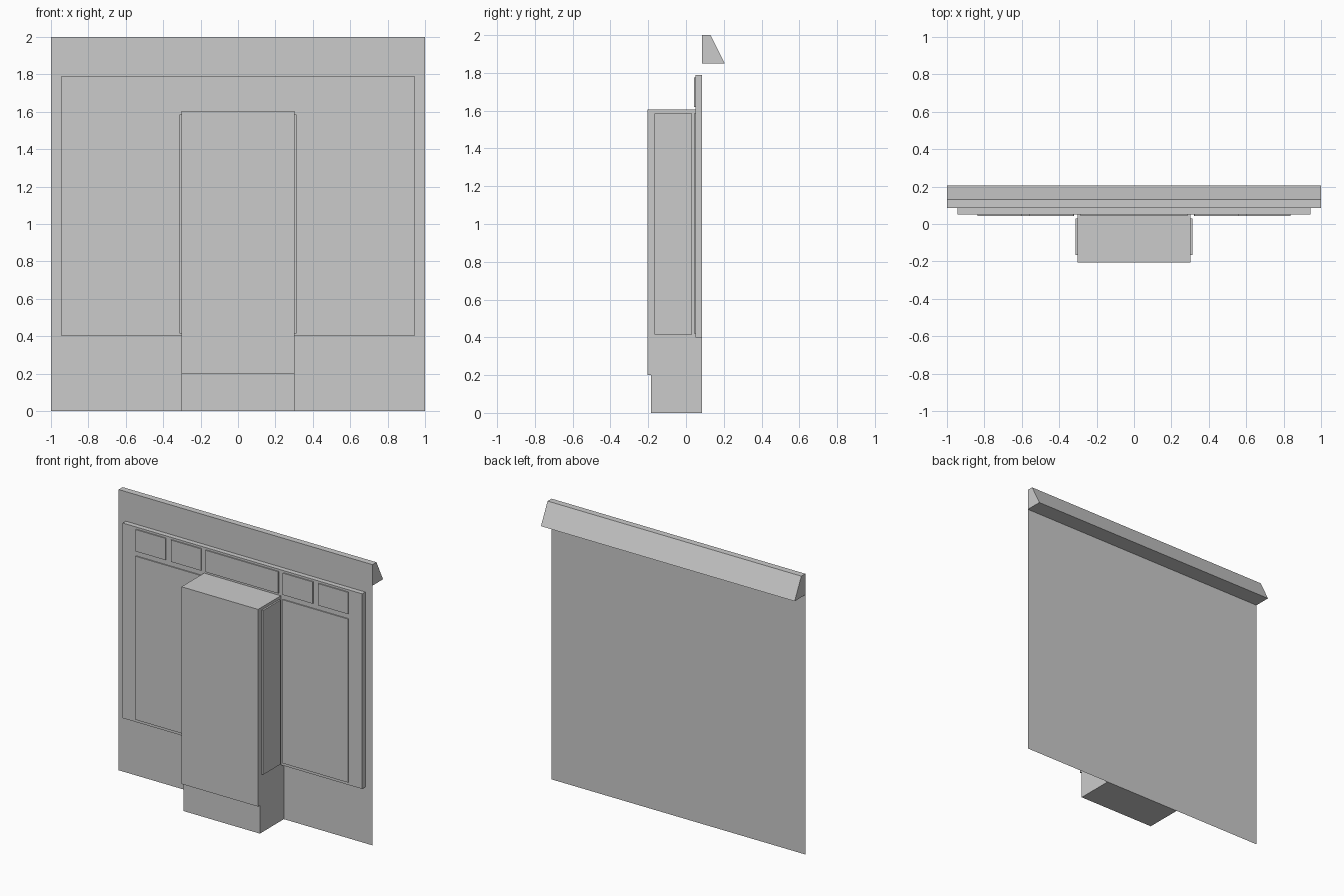
import bpy

if "Cube" in bpy.data.objects:
    bpy.data.objects.remove(bpy.data.objects["Cube"])

WALL_Y, BOARD_Y, PANEL_Y = 0.085, 0.05, 0.042


def mesh(name, verts, faces):
    me = bpy.data.meshes.new(name)
    me.from_pydata(verts, [], faces)
    me.update()
    ob = bpy.data.objects.new(name, me)
    bpy.context.collection.objects.link(ob)
    return ob


def extrude_x(name, profile, half):
    """Closed (y, z) profile swept across x; the last edge lies on the wall and stays open."""
    n = len(profile)
    verts = [(x, y, z) for x in (-half, half) for y, z in profile]
    faces = [(i, i + 1, n + i + 1, n + i) for i in range(n - 1)]
    faces += [tuple(reversed(range(n))), tuple(range(n, 2 * n))]
    return mesh(name, verts, faces)


def raised_panel(name, x0, x1, y0, y1, z0, z1):
    """Front-facing raised board, open at the back where it meets its backing."""
    c = [(x0, z0), (x1, z0), (x1, z1), (x0, z1)]
    verts = [(x, y, z) for y in (y0, y1) for x, z in c]
    faces = [(0, 1, 2, 3)] + [(i, i + 4, (i + 1) % 4 + 4, (i + 1) % 4) for i in range(4)]
    return mesh(name, verts, faces)


# Thin wall sheet
mesh("wall", [(-1, WALL_Y, 0), (1, WALL_Y, 0), (1, WALL_Y, 2), (-1, WALL_Y, 2)], [(0, 1, 2, 3)])

# Sloped coping behind the top of the wall
extrude_x("coping", [(WALL_Y, 1.85), (0.205, 1.85), (0.13, 2), (WALL_Y, 2)], 1)

# Central pier with recessed plinth
extrude_x("pier", [(WALL_Y, 0), (-0.185, 0), (-0.185, 0.2), (-0.205, 0.2),
                   (-0.205, 1.605), (WALL_Y, 1.605)], 0.302)

# Backing board and its panels
raised_panel("backing_board", -0.944, 0.944, BOARD_Y, WALL_Y, 0.4, 1.79)
raised_panel("top_panel_centre", -0.287, 0.287, PANEL_Y, BOARD_Y, 1.62, 1.775)
for side, s in (("left", -1), ("right", 1)):
    for part, a, b, z0, z1 in (("top_panel_inner", 0.323, 0.559, 1.62, 1.775),
                               ("top_panel_outer", 0.601, 0.837, 1.62, 1.775),
                               ("large_panel", 0.321, 0.837, 0.42, 1.585)):
        x0, x1 = sorted((s * a, s * b))
        raised_panel(f"{part}_{side}", x0, x1, PANEL_Y, BOARD_Y, z0, z1)

    # Raised panel on the side of the pier
    bpy.ops.mesh.primitive_cube_add(size=1, location=(s * 0.307, -0.068, 1.0))
    ob = bpy.context.object
    ob.name = f"pier_side_panel_{side}"
    ob.scale = (0.014, 0.197, 1.17)
